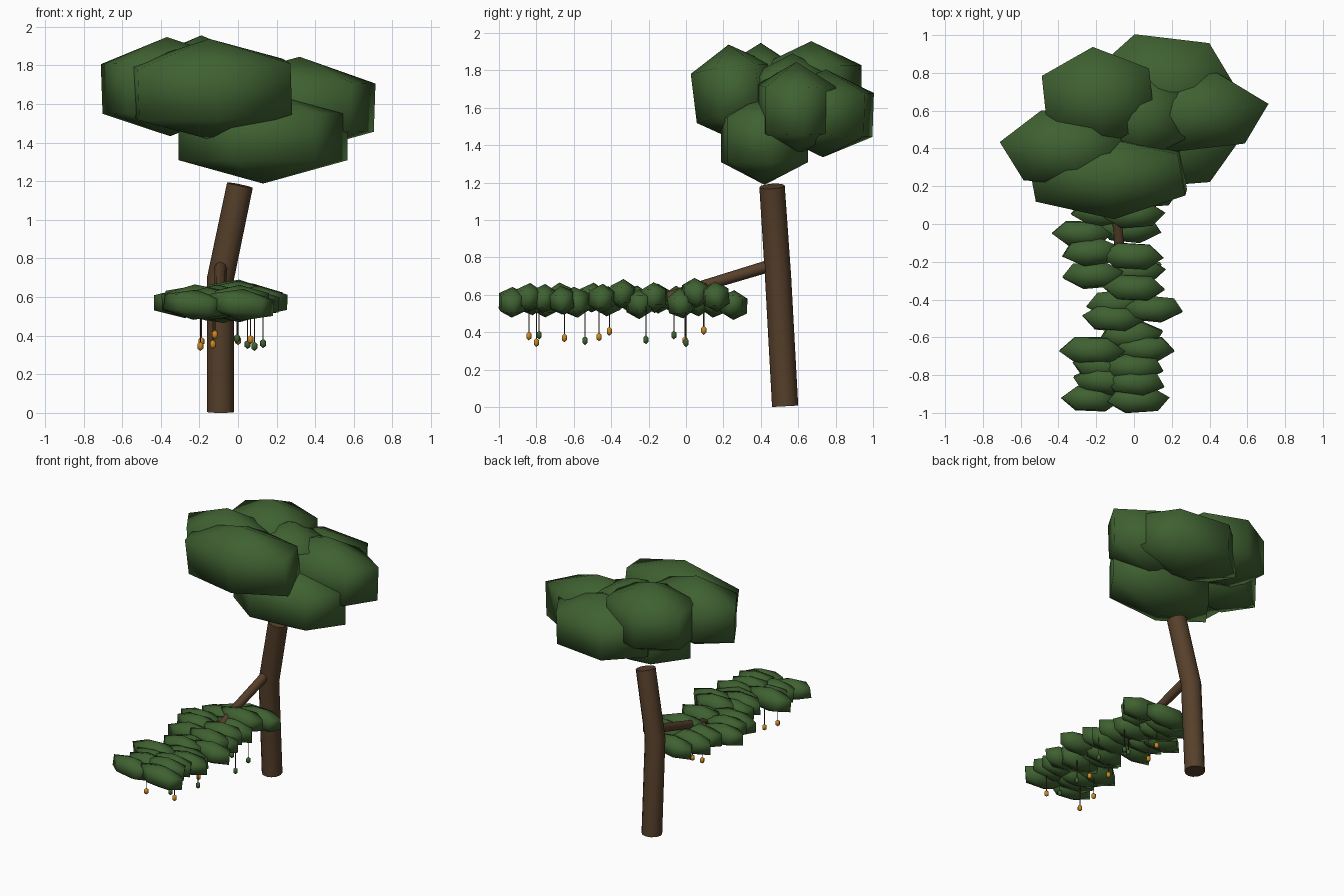
import bpy, bmesh, math, random
from mathutils import Matrix, Vector, Euler

random.seed(4)
cube = bpy.data.objects.get("Cube")
if cube:
    bpy.data.objects.remove(cube, do_unlink=True)


def material(name, rgb):
    m = bpy.data.materials.new(name)
    m.use_nodes = True
    m.diffuse_color = (*rgb, 1)
    m.node_tree.nodes["Principled BSDF"].inputs["Base Color"].default_value = (*rgb, 1)
    return m


LEAF = material("leaf green", (0.05, 0.12, 0.031))
BARK = material("bark brown", (0.094, 0.051, 0.024))
ORANGE = material("ripe orange", (0.62, 0.25, 0.015))


def finish(name, bm, mat, flat_caps=False):
    bmesh.ops.recalc_face_normals(bm, faces=bm.faces)
    for f in bm.faces:
        f.smooth = not (flat_caps and len(f.verts) > 4)
    mesh = bpy.data.meshes.new(name)
    bm.to_mesh(mesh)
    bm.free()
    mesh.materials.append(mat)
    obj = bpy.data.objects.new(name, mesh)
    bpy.context.collection.objects.link(obj)
    return obj


def blob(name, center, radii, spin=0, tilt=(0, 0, 0), mat=LEAF):
    """Stretched six-sided ball: two rings of vertices and two poles."""
    bm = bmesh.new()
    rot = Euler([math.radians(a) for a in tilt])
    place = Matrix.LocRotScale(Vector(center), rot, Vector(radii))
    poles = [bm.verts.new(place @ Vector((0, 0, z))) for z in (-1, 1)]
    rings = []
    for z in (-0.5, 0.5):
        ring = []
        for k in range(6):
            a = math.radians(spin + 60 * k)
            ring.append(bm.verts.new(place @ Vector((0.866 * math.cos(a), 0.866 * math.sin(a), z))))
        rings.append(ring)
    low, high = rings
    for k in range(6):
        n = (k + 1) % 6
        bm.faces.new((low[k], low[n], high[n], high[k]))
        bm.faces.new((poles[0], low[n], low[k]))
        bm.faces.new((poles[1], high[k], high[n]))
    return finish(name, bm, mat)


def tube(name, points, radii, sides, mat):
    """Round limb through a few points, with flat ends."""
    bm = bmesh.new()
    pts = [Vector(p) for p in points]
    rings = []
    for i, p in enumerate(pts):
        way = pts[min(i + 1, len(pts) - 1)] - pts[max(i - 1, 0)]
        turn = Vector((0, 0, 1)).rotation_difference(way.normalized())
        ring = []
        for k in range(sides):
            a = math.tau * k / sides
            ring.append(bm.verts.new(p + turn @ Vector((math.cos(a), math.sin(a), 0)) * radii[i]))
        rings.append(ring)
    for low, high in zip(rings, rings[1:]):
        for k in range(sides):
            n = (k + 1) % sides
            bm.faces.new((low[k], low[n], high[n], high[k]))
    bm.faces.new(rings[0][::-1])
    bm.faces.new(rings[-1])
    return finish(name, bm, mat, True)


# Trunk and the side branch
tube("trunk", [(-0.09, 0.53, 0.004), (-0.09, 0.492, 0.7), (0.01, 0.46, 1.18)],
     [0.07, 0.07, 0.068], 12, BARK)
tube("side_branch", [(-0.09, 0.48, 0.765), (-0.09, 0.1, 0.65), (-0.07, -0.27, 0.535)],
     [0.033, 0.03, 0.025], 8, BARK)

# Crown: centre, radii, spin, tilt
crown = [
    ((-0.36, 0.40, 1.69), (0.405, 0.25, 0.257), -9, (0, -2, 0)),
    ((-0.14, 0.26, 1.675), (0.53, 0.255, 0.265), 35, (7, -2, 0)),
    ((0.31, 0.59, 1.595), (0.47, 0.255, 0.25), 12, (0, 2, 0)),
    ((0.16, 0.74, 1.57), (0.46, 0.32, 0.235), -4, (-2, 0, -4)),
    ((-0.19, 0.67, 1.70), (0.38, 0.31, 0.256), 35, (0, 0, 0)),
    ((0.03, 0.57, 1.645), (0.32, 0.28, 0.245), 30, (0, 0, 0)),
    ((0.13, 0.42, 1.43), (0.51, 0.29, 0.242), 8, (0, 0, 0)),
]
for c, r, spin, tilt in crown:
    blob("crown_clump", c, r, spin, tilt)

# Leaf clumps along the branch: x, y, z
clumps = [
    (-0.08, 0.255, 0.545), (0.07, 0.16, 0.59), (-0.15, 0.15, 0.56),
    (-0.16, 0.06, 0.57), (0.0, 0.05, 0.61), (-0.275, -0.05, 0.57),
    (-0.02, -0.025, 0.555), (-0.22, -0.15, 0.58), (-0.01, -0.17, 0.585),
    (-0.215, -0.27, 0.57), (0.005, -0.25, 0.55), (0.0, -0.34, 0.605),
    (-0.09, -0.42, 0.565), (0.1, -0.45, 0.58), (-0.11, -0.5, 0.585),
    (-0.015, -0.59, 0.56), (0.055, -0.66, 0.57), (-0.22, -0.67, 0.58),
    (-0.16, -0.75, 0.56), (0.0, -0.76, 0.58), (-0.16, -0.83, 0.57),
    (0.005, -0.84, 0.585), (-0.225, -0.925, 0.56), (0.02, -0.93, 0.56),
]
for c in clumps:
    size = random.uniform(0.94, 1.04)
    blob("branch_leaf_clump", c, (0.195 * size, 0.088 * size, 0.083 * size),
         random.uniform(-16, 16),
         (random.uniform(-8, 8), random.uniform(-6, 6), random.uniform(-3, 3)))

# Hanging pods on thin stalks: x, y, z, colour
pods = [
    (0.065, -0.84, 0.38, ORANGE), (-0.195, -0.8, 0.345, ORANGE),
    (-0.005, -0.785, 0.385, LEAF), (-0.19, -0.65, 0.37, ORANGE),
    (0.05, -0.54, 0.355, LEAF), (0.0, -0.465, 0.375, ORANGE),
    (-0.12, -0.41, 0.405, ORANGE), (0.13, -0.215, 0.36, LEAF),
    (-0.005, -0.065, 0.385, LEAF), (-0.13, -0.005, 0.355, ORANGE),
    (0.085, 0.0, 0.345, LEAF), (-0.12, 0.095, 0.41, ORANGE),
]
for x, y, z, mat in pods:
    tube("pod_stalk", [(x, y, z + 0.015), (x, y, 0.54)], [0.003, 0.003], 5, BARK)
    blob("hanging_pod", (x, y, z), (0.018, 0.018, 0.024), mat=mat)
